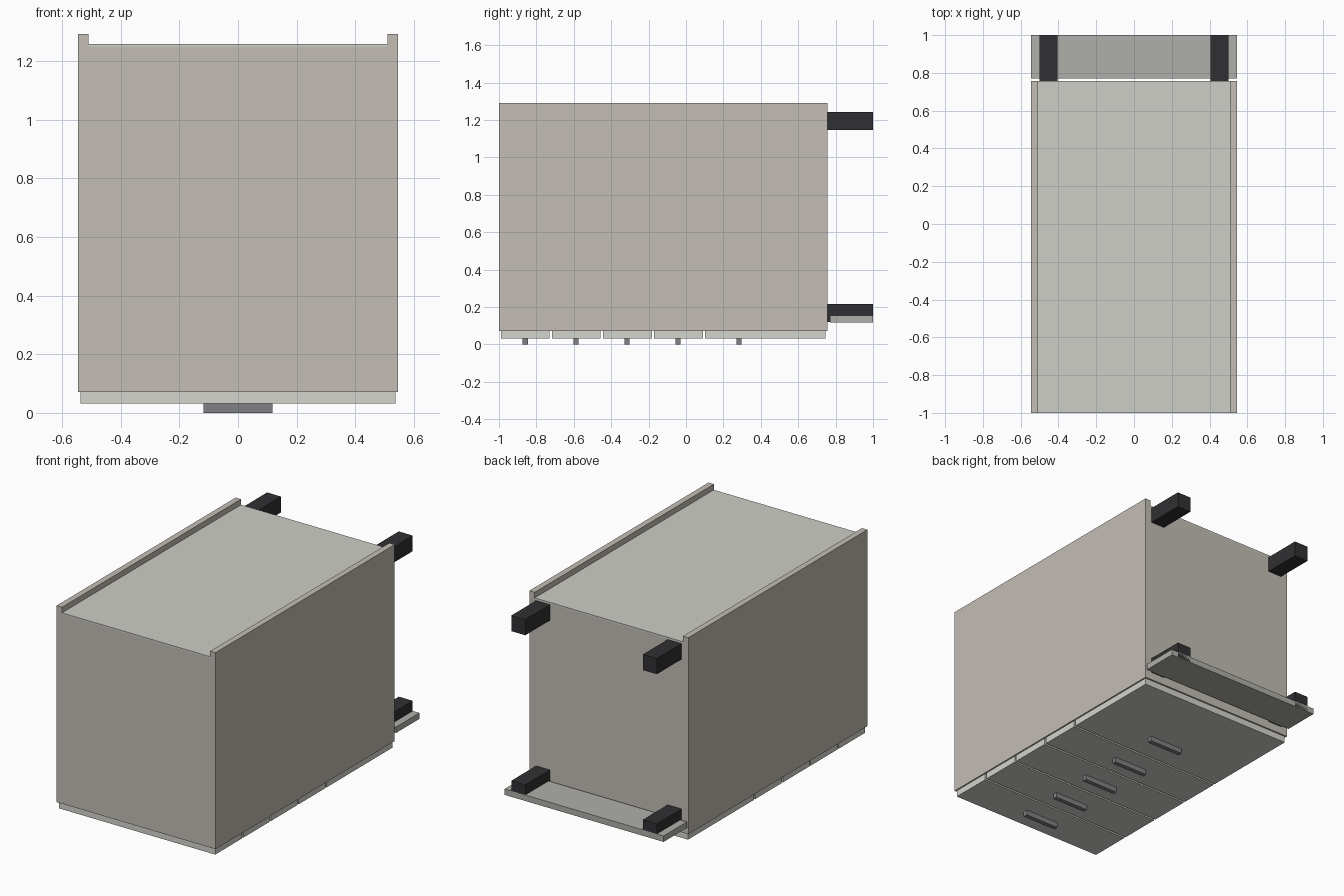
import bpy

if "Cube" in bpy.data.objects:
    bpy.data.objects.remove(bpy.data.objects["Cube"])


def material(name, rgb):
    m = bpy.data.materials.new(name)
    m.diffuse_color = (*rgb, 1.0)
    m.use_nodes = True
    m.node_tree.nodes["Principled BSDF"].inputs["Base Color"].default_value = m.diffuse_color
    return m


CARCASS = material("carcass_beige", (0.55, 0.51, 0.46))
BACK = material("back_panel_grey", (0.62, 0.62, 0.58))
FRONT = material("front_pale", (0.66, 0.66, 0.62))
PLINTH = material("plinth_grey", (0.43, 0.43, 0.40))
METAL = material("handle_metal", (0.22, 0.22, 0.24))
BLACK = material("leg_black", (0.03, 0.03, 0.033))


def box(name, x, y, z, mat):
    """Box from (min, max) ranges on each axis."""
    bpy.ops.mesh.primitive_cube_add(size=1)
    ob = bpy.context.object
    ob.name = name
    for v in ob.data.vertices:
        v.co = [r[0] if c < 0 else r[1] for c, r in zip(v.co, (x, y, z))]
    ob.data.materials.append(mat)
    return ob


W, T = 0.546, 0.037              # half width, board thickness
Y0, Y1 = -1.0, 0.757             # worktop end and floor end of the carcass
Z0, Z1, ZB = 0.072, 1.292, 1.257  # front edge, rear edge, recessed back
inner = (-W + T, W - T)

# Carcass, lying on its drawer fronts
for side, s in (("left", -1), ("right", 1)):
    box(side + "_side_panel", sorted((s * W, s * (W - T))), (Y0, Y1), (Z0, Z1), CARCASS)
box("top_panel", inner, (Y0, Y0 + T), (Z0, ZB - 0.01), CARCASS)
box("bottom_panel", inner, (Y1 - T, Y1), (Z0, ZB - 0.01), CARCASS)
box("back_panel", inner, (Y0, Y1), (ZB - 0.01, ZB), BACK)

# Four drawer fronts and one tall front, each with a bar handle
fronts = [(-0.990, -0.729), (-0.717, -0.456), (-0.444, -0.183),
          (-0.171, 0.090), (0.102, 0.747)]
handles = [-0.860, -0.588, -0.315, -0.043, 0.283]
for i, (span, hy) in enumerate(zip(fronts, handles), 1):
    box(f"drawer_front_{i}", (-0.537, 0.537), span, (0.032, Z0), FRONT)
    box(f"handle_{i}", (-0.118, 0.118), (hy - 0.014, hy + 0.014), (0, 0.032), METAL)

# Square legs
for side, s in (("left", -1), ("right", 1)):
    for end, z in (("front", (0.121, 0.217)), ("rear", (1.146, 1.243))):
        box(f"{end}_{side}_leg", sorted((s * 0.404, s * 0.500)), (Y1, 1.0), z, BLACK)

# Kick board across the front legs
box("plinth", (-W, W), (0.771, 1.0), (0.117, 0.154), PLINTH)
